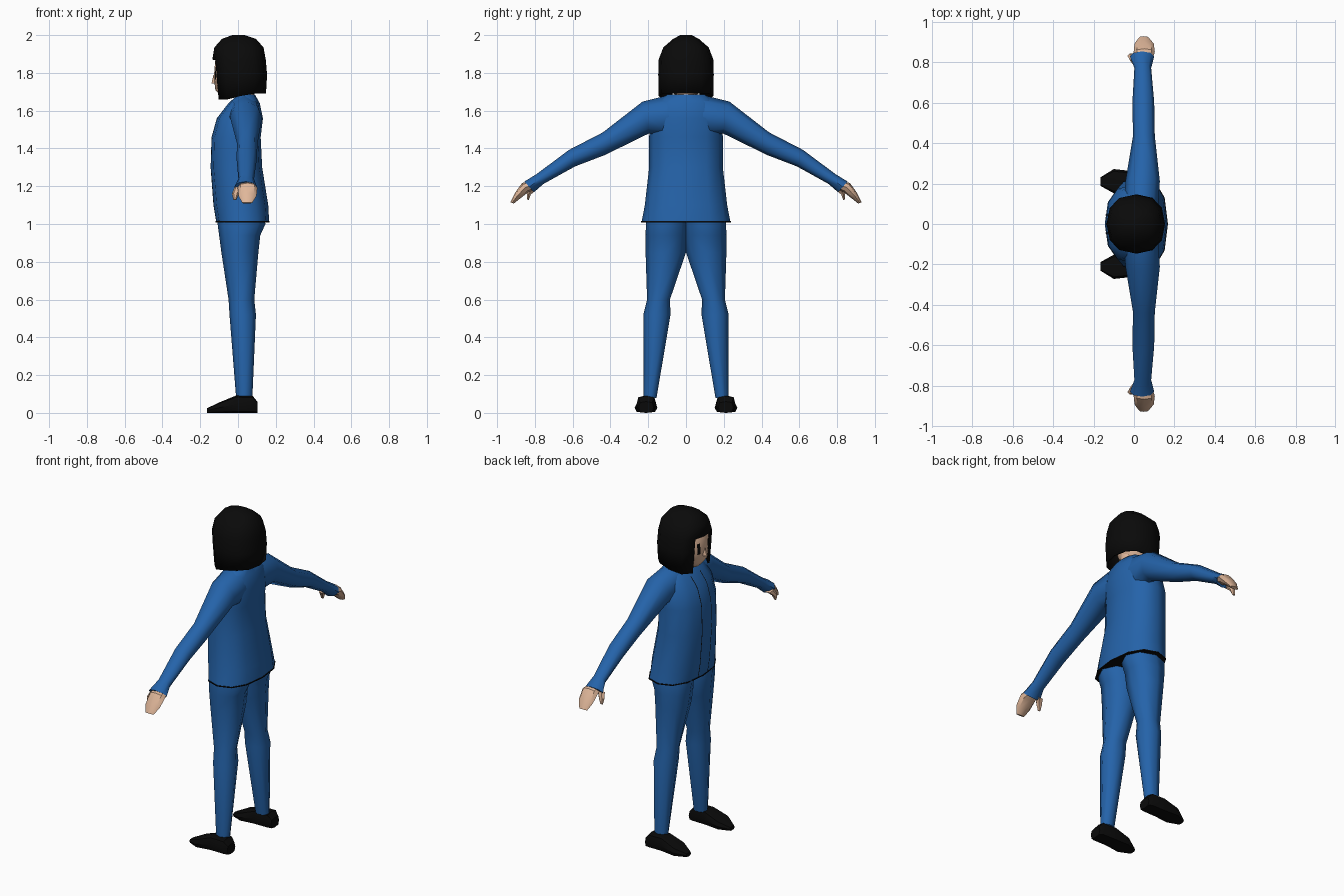
import bpy, bmesh, math
from mathutils import Vector
from mathutils.bvhtree import BVHTree

cube = bpy.data.objects.get("Cube")
if cube:
    bpy.data.objects.remove(cube, do_unlink=True)


def material(name, color):
    m = bpy.data.materials.new(name)
    m.use_nodes = True
    m.diffuse_color = (*color, 1)
    bsdf = next(n for n in m.node_tree.nodes if n.type == 'BSDF_PRINCIPLED')
    bsdf.inputs["Base Color"].default_value = (*color, 1)
    bsdf.inputs["Roughness"].default_value = 0.8
    return m


BLUE = material("suit blue", (0.018, 0.125, 0.40))
SKIN = material("skin", (0.74, 0.47, 0.32))
BLACK = material("black", (0.003, 0.003, 0.003))


def add_object(name, bm, mat, mirror=False, angle=55):
    mesh = bpy.data.meshes.new(name)
    bm.to_mesh(mesh)
    mesh.materials.append(mat)
    mesh.shade_smooth()
    mesh.set_sharp_from_angle(angle=math.radians(angle))
    ob = bpy.data.objects.new(name, mesh)
    bpy.context.collection.objects.link(ob)
    if mirror:
        mod = ob.modifiers.new("both sides", 'MIRROR')
        mod.use_axis = (False, True, False)
        mod.use_mirror_merge = False
    return ob


def flat_z(z, x0, x1, y0, y1):
    """Horizontal ring: centre and two half axes."""
    return (Vector(((x0 + x1) / 2, (y0 + y1) / 2, z)),
            Vector(((x1 - x0) / 2, 0, 0)), Vector((0, (y1 - y0) / 2, 0)))


def flat_x(x, y0, y1, z0, z1):
    """Ring facing along x."""
    return (Vector((x, (y0 + y1) / 2, (z0 + z1) / 2)),
            Vector((0, (y1 - y0) / 2, 0)), Vector((0, 0, (z1 - z0) / 2)))


def slanted(top, bottom, x0, x1):
    """Ring between an upper and a lower (y, z) point."""
    t, b = Vector((0, *top)), Vector((0, *bottom))
    return (t + b) / 2 + Vector(((x0 + x1) / 2, 0, 0)), Vector(((x1 - x0) / 2, 0, 0)), (t - b) / 2


def loft(rings, sides=8, power=1.0, caps=(True, True)):
    bm = bmesh.new()

    def bend(v):
        return math.copysign(abs(v) ** power, v) if abs(v) > 1e-6 else 0
    loops = []
    for c, u, v in rings:
        angles = [math.tau * i / sides for i in range(sides)]
        loops.append([bm.verts.new(c + u * bend(math.cos(a)) + v * bend(math.sin(a))) for a in angles])
    for a, b in zip(loops, loops[1:]):
        for i in range(sides):
            j = (i + 1) % sides
            bm.faces.new((a[i], a[j], b[j], b[i]))
    for loop, cap in ((loops[0], caps[0]), (loops[-1], caps[1])):
        if cap:
            bm.faces.new(loop)
    bmesh.ops.recalc_face_normals(bm, faces=bm.faces)
    return bm


def ribbon(name, base, y, width, z0, z1, steps):
    """Thin painted strip laid on the front of a base mesh, on both sides."""
    tree = BVHTree.FromBMesh(base)
    bm = bmesh.new()
    last = None
    for k in range(steps + 1):
        z = z0 + (z1 - z0) * k / steps
        row = []
        for side in (width / 2, -width / 2):
            hit = tree.ray_cast(Vector((-1, y + side, z)), Vector((1, 0, 0)))[0]
            row.append(bm.verts.new(hit - Vector((0.003, 0, 0))))
        if last:
            bm.faces.new((last[0], last[1], row[1], row[0]))
        last = row
    add_object(name, bm, BLACK, mirror=True)


# Jacket body
jacket_profile = [(1.01, -.115, .165, .235), (1.10, -.13, .16, .218), (1.30, -.145, .128, .195),
                  (1.46, -.14, .12, .195), (1.56, -.112, .132, .19), (1.64, -.05, .115, .16),
                  (1.685, .0, .09, .10)]
jacket = loft([flat_z(z, a, b, -w, w) for z, a, b, w in jacket_profile], 12, 0.85)
add_object("jacket", jacket, BLUE)

# Dark hem and front opening edges
add_object("jacket_hem", loft([flat_z(z, -.118, .168, -.238, .238) for z in (1.009, 1.015)], 12, 0.85), BLACK)
ribbon("jacket_front_edges", jacket, 0.045, 0.005, 1.02, 1.62, 24)

# Sleeves with flared cuffs
sleeve = [slanted((.08, 1.685), (.10, 1.46), -.05, .12),
          slanted((.23, 1.648), (.195, 1.48), -.042, .128),
          slanted((.44, 1.485), (.43, 1.365), -.005, .103),
          slanted((.62, 1.392), (.587, 1.305), -.008, .10),
          slanted((.79, 1.265), (.755, 1.212), .002, .085),
          slanted((.855, 1.225), (.805, 1.168), -.02, .10)]
add_object("sleeves", loft(sleeve), BLUE, mirror=True)

# Hands and thumbs
hand = [slanted((.80, 1.235), (.78, 1.195), .01, .085),
        slanted((.868, 1.217), (.835, 1.168), -.002, .103),
        slanted((.905, 1.165), (.882, 1.132), .003, .098),
        slanted((.93, 1.115), (.912, 1.108), .022, .075)]
add_object("hands", loft(hand), SKIN, mirror=True, angle=35)
thumb = [slanted((.83, 1.205), (.79, 1.18), -.02, .03),
         slanted((.845, 1.165), (.82, 1.155), -.032, .005),
         slanted((.842, 1.13), (.832, 1.127), -.025, -.008)]
add_object("thumbs", loft(thumb, 6), SKIN, mirror=True, angle=35)

# Trousers
leg = [(1.04, -.105, .14, -.01, .205), (1.0, -.108, .145, -.01, .212), (.94, -.10, .118, -.008, .214),
       (.85, -.088, .108, .0, .214), (.60, -.05, .086, .085, .206), (.52, -.045, .095, .082, .226),
       (.08, -.01, .076, .156, .224)]
add_object("trouser_legs", loft([flat_z(*r) for r in leg]), BLUE, mirror=True)

# Shoes
shoe = [(.102, .172, .25, 0, .06), (.078, .16, .262, 0, .09), (-.01, .158, .262, 0, .092),
        (-.10, .152, .272, 0, .055), (-.165, .188, .232, 0, .024)]
add_object("shoes", loft([flat_x(*r) for r in shoe], 8, 0.6), BLACK, mirror=True, angle=35)

# Neck and head
add_object("neck", loft([flat_z(z, -.015, .085, -.05, .05) for z in (1.64, 1.74)]), SKIN)
head_profile = [(1.67, -.085, .05, .045), (1.71, -.12, .08, .085), (1.78, -.128, .10, .105),
                (1.87, -.12, .10, .11), (1.93, -.07, .07, .07)]
head = loft([flat_z(z, a, b, -w, w) for z, a, b, w in head_profile], 12, 0.85)
add_object("head", head, SKIN)
add_object("nose", loft([flat_z(1.745, -.14, -.11, -.013, .013), flat_z(1.79, -.13, -.11, -.006, .006)], 4), SKIN)
ribbon("eyes", head, 0.046, 0.022, 1.765, 1.83, 3)

# Bobbed hair: shell with a fringe, an open face and a jagged lower edge
hair_profile = [(1.69, -.118, .148, .145), (1.79, -.13, .154, .147), (1.87, -.136, .147, .145),
                (1.935, -.125, .135, .12), (1.98, -.085, .095, .068), (2.0, -.03, .035, .03)]
hair = loft([flat_z(z, a, b, -w, w) for z, a, b, w in hair_profile], 12, 0.85, (False, True))
for i, v in enumerate([v for v in hair.verts if v.co.z < 1.7]):
    if v.co.x < 0.03:
        v.co.z -= 0.03 if v.co.x < -0.05 else 0.012 * (i % 2)
opening = [f for f in hair.faces if f.calc_center_median().z < 1.87 and f.calc_center_median().x < -.108]
bmesh.ops.delete(hair, geom=opening, context='FACES')
hair_ob = add_object("hair", hair, BLACK, angle=40)
shell = hair_ob.modifiers.new("thickness", 'SOLIDIFY')
shell.thickness = 0.012
shell.offset = -1
